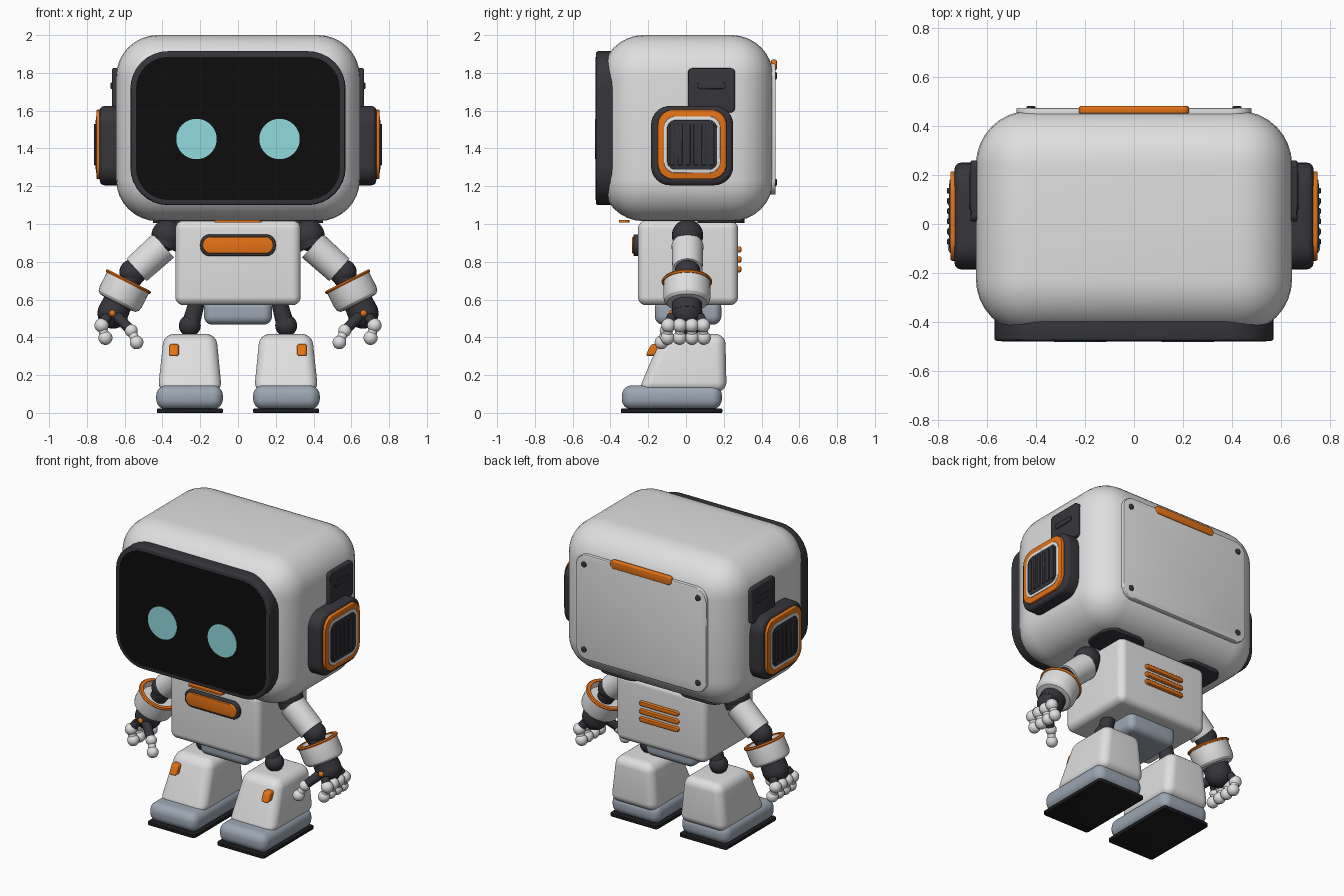
import bpy, bmesh, math
from mathutils import Vector

cube = bpy.data.objects.get("Cube")
if cube:
    bpy.data.objects.remove(cube, do_unlink=True)


def material(name, r, g, b):
    m = bpy.data.materials.new(name)
    m.use_nodes = True
    m.diffuse_color = (r, g, b, 1)
    m.node_tree.nodes["Principled BSDF"].inputs["Base Color"].default_value = (r, g, b, 1)
    return m


white = material("shell_white", 0.74, 0.74, 0.74)
dark = material("joint_charcoal", 0.036, 0.036, 0.044)
black = material("screen_black", 0.004, 0.004, 0.004)
rubber = material("sole_black", 0.012, 0.012, 0.014)
orange = material("accent_orange", 0.78, 0.17, 0.008)
grey = material("blue_grey", 0.33, 0.38, 0.45)
cyan = material("eye_cyan", 0.28, 0.70, 0.74)
parts = []


def finish(name, bm, mat, mirror):
    bmesh.ops.recalc_face_normals(bm, faces=bm.faces)
    me = bpy.data.meshes.new(name)
    bm.to_mesh(me)
    bm.free()
    me.materials.append(mat)
    ob = bpy.data.objects.new(name, me)
    bpy.context.collection.objects.link(ob)
    if mirror:
        ob.modifiers.new("Mirror", 'MIRROR').use_mirror_merge = False
    parts.append(ob)
    return ob


def bevel(bm, edges, offset, segments):
    bmesh.ops.bevel(bm, geom=edges, offset=offset, segments=segments,
                    profile=0.5, affect='EDGES', clamp_overlap=True)


def box(name, xs, ys, zs, mat, r, axis=None, rim=0, top=None, mirror=False):
    """Rounded box; with an axis, only the corners along it get r and the rims get rim."""
    bm = bmesh.new()
    bmesh.ops.create_cube(bm, size=1)
    for v in bm.verts:
        up = v.co.z > 0
        sx, sy = top if top and up else (xs, ys)
        v.co = Vector((sx[v.co.x > 0], sy[v.co.y > 0], zs[up]))
    if axis is None:
        bevel(bm, bm.edges[:], r, 8)
    else:
        def along(e):
            d = e.verts[1].co - e.verts[0].co
            return abs(d[axis]) > 0.99 * d.length
        bevel(bm, [e for e in bm.edges if along(e)], r, 8)
        if rim:
            bm.normal_update()

            def is_cap(f):
                return abs(f.normal[axis]) > 0.99
            bevel(bm, [e for e in bm.edges
                       if sum(is_cap(f) for f in e.link_faces) == 1], rim, 3)
    return finish(name, bm, mat, mirror)


def lathe(name, start, end, profile, mat, mirror=False, closed=False, n=40):
    """Revolve (radius, distance) points round the line from start towards end."""
    start = Vector(start)
    w = (Vector(end) - start).normalized()
    u = w.orthogonal().normalized()
    v = w.cross(u)
    bm = bmesh.new()
    rings = []
    for r, t in profile:
        rings.append([bm.verts.new(start + w * t + r * (
            u * math.cos(math.tau * i / n) + v * math.sin(math.tau * i / n)))
            for i in range(n)])
    pairs = list(zip(rings, rings[1:]))
    if closed:
        pairs.append((rings[-1], rings[0]))
    else:
        bm.faces.new(rings[0])
        bm.faces.new(rings[-1])
    for a, b in pairs:
        for i in range(n):
            j = (i + 1) % n
            bm.faces.new((a[i], a[j], b[j], b[i]))
    return finish(name, bm, mat, mirror)


def tube(name, a, b, r1, r2, mat):
    return lathe(name, a, b, [(r1, 0), (r2, (Vector(b) - Vector(a)).length)], mat, True)


def ball(name, c, r, mat):
    bm = bmesh.new()
    bmesh.ops.create_uvsphere(bm, u_segments=24, v_segments=16, radius=r)
    bmesh.ops.translate(bm, vec=c, verts=bm.verts)
    return finish(name, bm, mat, True)


# Head and face
box("head", (-.645, .645), (-.445, .462), (1.015, 2), white, .22)
box("visor_frame", (-.57, .57), (-.477, -.36), (1.10, 1.915), dark, .2, 1, .012)
box("visor_screen", (-.54, .54), (-.479, -.472), (1.127, 1.885), black, .17, 1)
lathe("eyes", (.22, -.476, 1.45), (.22, -1, 1.45), [(.107, 0), (.107, .005)], cyan, True)

# Ears: stacked rounded pads with a ribbed centre
box("ear_housing", (.58, .732), (-.185, .25), (1.205, 1.625), dark, .1, 0, .025, mirror=True)
box("ear_orange_ring", (.72, .749), (-.15, .215), (1.237, 1.605), orange, .08, 0, .006, mirror=True)
box("ear_white_ring", (.73, .752), (-.117, .182), (1.27, 1.57), white, .06, 0, .003, mirror=True)
box("ear_pad", (.73, .755), (-.1, .165), (1.288, 1.55), dark, .045, 0, .003, mirror=True)
for i in range(6):
    y = -.072 + i * .0415
    box("ear_rib", (.745, .762), (y - .012, y + .012), (1.31, 1.53), dark, .008, 0, .004, mirror=True)
box("ear_upper_block", (.58, .667), (.01, .26), (1.59, 1.825), dark, .025, 0, .008, mirror=True)
box("ear_slot", (.66, .674), (.06, .21), (1.715, 1.75), dark, .016, 0, .004, mirror=True)

# Back of the head
box("back_plate", (-.48, .48), (.44, .474), (1.155, 1.85), white, .08, 1, .006)
box("back_handle", (-.225, .225), (.45, .481), (1.815, 1.87), orange, .024, 1, .008)
for z in (1.22, 1.785):
    lathe("back_screw", (.42, .46, z), (.42, 1, z), [(.019, 0), (.019, .018), (.012, .022)], dark, True)

# Underside of the head
box("neck_trim", (-.125, .125), (-.355, -.3), (1.008, 1.02), orange, .02, 2)
box("neck_pad", (.14, .45), (.06, .31), (1.004, 1.03), dark, .08, 2, .005, mirror=True)

# Torso
box("torso", (-.332, .332), (-.255, .276), (.57, 1.018), white, .045)
box("chest_frame", (-.2, .2), (-.278, -.24), (.83, .945), dark, .052, 1, .008)
box("chest_light", (-.186, .186), (-.286, -.26), (.843, .932), orange, .042, 1, .008)
for z in (.76, .812, .865):
    box("back_vent", (-.145, .145), (.265, .293), (z - .016, z + .016), orange, .0155, 1, .008)
box("pelvis", (-.18, .18), (-.165, .187), (.467, .6), grey, .045)

# Arms
shoulder, elbow = (.395, .008, .885), (.537, .008, .757)
ball("shoulder_joint", (.375, .008, .94), .083, dark)
tube("shoulder_link", (.36, .008, .955), shoulder, .078, .078, dark)
tube("upper_arm", shoulder, elbow, .084, .08, white)
ball("elbow_joint", (.56, .008, .745), .068, dark)
cuff, wrist = (.58, .005, .695), (.637, .005, .583)
tube("elbow_link", elbow, (.592, .005, .67), .066, .05, dark)
lathe("forearm_cuff", cuff, wrist,
      [(.098, .03), (.108, 0), (.124, 0), (.125, .09), (.12, .112), (.106, .126), (.08, .13)],
      white, True)
lathe("cuff_ring", cuff, wrist,
      [(.108, -.008), (.128, -.008), (.134, 0), (.128, .009), (.108, .009)], orange, True, True)

# Hands
tube("wrist_joint", wrist, (.662, .005, .53), .078, .082, dark)
ball("palm", (.662, .005, .528), .082, dark)
ball("palm_button", (.665, -.073, .527), .018, orange)
for y in (-.093, -.032, .03, .09):
    root, mid, tip = (.69, y * .8, .51), (.722, y, .463), (.702, y * 1.05, .397)
    tube("knuckle", root, mid, .027, .027, dark)
    ball("finger_base", mid, .038, white)
    tube("finger_link", mid, tip, .025, .025, white)
    ball("finger_tip", tip, .037, white)
thumb_mid, thumb_tip = (.565, -.105, .435), (.537, -.13, .373)
tube("thumb_knuckle", (.64, -.05, .51), thumb_mid, .03, .026, dark)
ball("thumb_base", thumb_mid, .034, white)
tube("thumb_link", thumb_mid, thumb_tip, .024, .024, white)
ball("thumb_tip", thumb_tip, .036, white)

# Legs and boots
tube("thigh", (.215, .02, .6), (.252, .02, .46), .042, .048, dark)
ball("knee", (.255, .02, .462), .058, dark)
box("boot", (.085, .425), (-.255, .215), (.11, .418), white, .055,
    top=((.115, .392), (-.125, .208)), mirror=True)
box("boot_tab", (.312, .366), (-.215, -.14), (.3, .365), orange, .016,
    top=((.312, .366), (-.185, -.1)), mirror=True)
box("shoe", (.08, .433), (-.34, .19), (.018, .146), grey, .055, mirror=True)
box("sole", (.08, .43), (-.345, .192), (0, .022), rubber, .02, 2, .004, mirror=True)

# Smooth shading with sharp edges kept
bpy.ops.object.select_all(action='DESELECT')
for ob in parts:
    ob.select_set(True)
bpy.context.view_layer.objects.active = parts[0]
bpy.ops.object.shade_smooth_by_angle()
